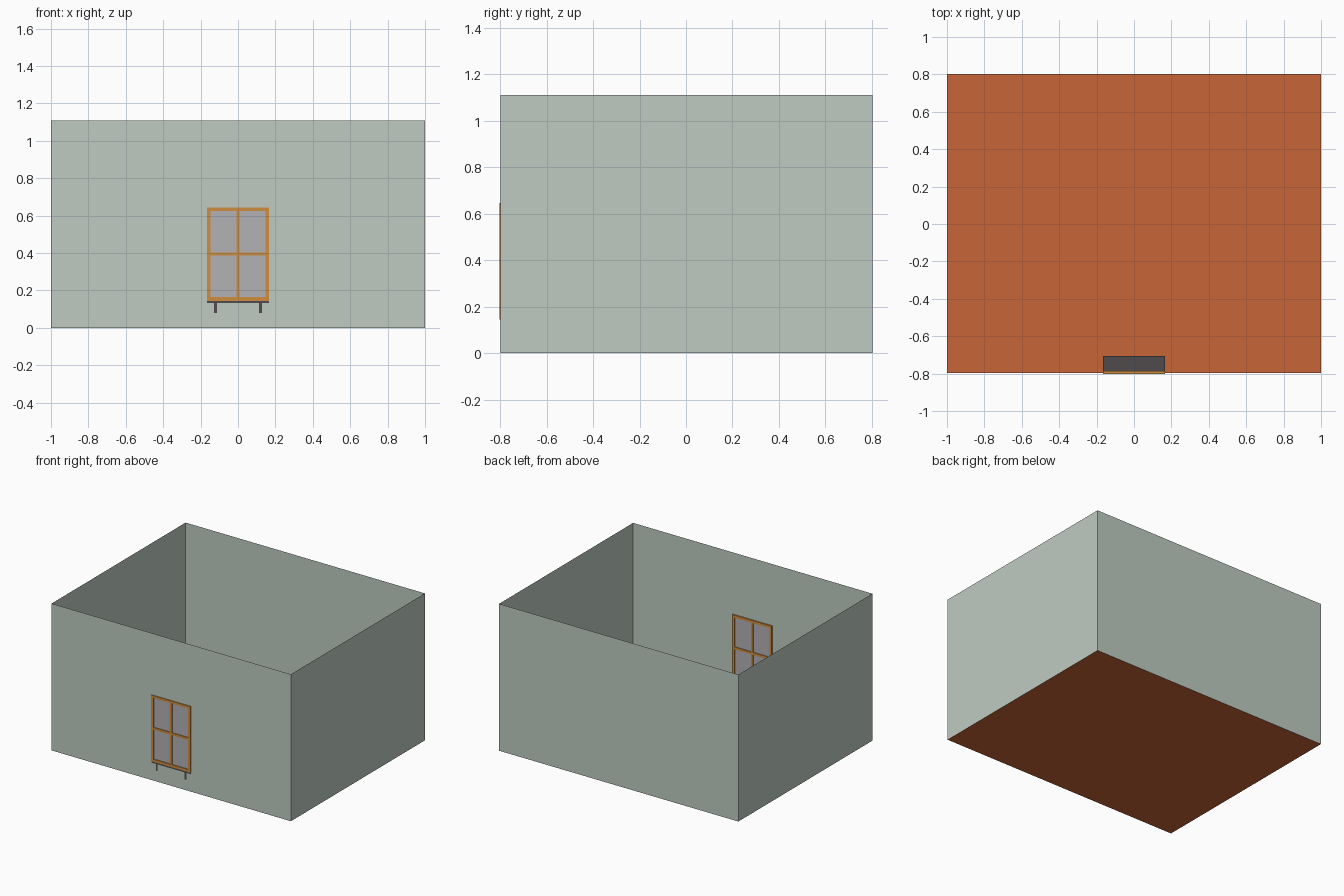
import bpy, bmesh

if "Cube" in bpy.data.objects:
    bpy.data.objects.remove(bpy.data.objects["Cube"])

X, Y0, Y1, H = 1.0, -0.797, 0.803, 1.11     # room limits
WX, WZ0, WZ1 = 0.165, 0.145, 0.645          # window limits
ZM = (WZ0 + WZ1) / 2


def material(name, rgb):
    m = bpy.data.materials.new(name)
    m.diffuse_color = (*rgb, 1)
    m.use_nodes = True
    m.node_tree.nodes["Principled BSDF"].inputs["Base Color"].default_value = m.diffuse_color
    return m


wall_mat = material("wall_paint", (0.52, 0.60, 0.54))
floor_mat = material("floor_tile", (0.58, 0.13, 0.04))
wood_mat = material("wood", (0.63, 0.27, 0.05))
glass_mat = material("glass", (0.45, 0.44, 0.46))
dark_mat = material("dark_metal", (0.08, 0.07, 0.075))


def finish(name, bm, mat):
    bmesh.ops.remove_doubles(bm, verts=bm.verts, dist=1e-5)
    me = bpy.data.meshes.new(name)
    bm.to_mesh(me)
    bm.free()
    me.materials.append(mat)
    ob = bpy.data.objects.new(name, me)
    bpy.context.collection.objects.link(ob)
    return ob


def face(bm, pts):
    return bm.faces.new([bm.verts.new(p) for p in pts])


def box(bm, x0, x1, y0, y1, z0, z1):
    verts = bmesh.ops.create_cube(bm, size=1)["verts"]
    for v in verts:
        v.co = (x1 if v.co.x > 0 else x0,
                y1 if v.co.y > 0 else y0,
                z1 if v.co.z > 0 else z0)


# walls: three plain sheets, front sheet with a window opening
bm = bmesh.new()
loop = [(X, Y0), (X, Y1), (-X, Y1), (-X, Y0)]
for (ax, ay), (bx, by) in zip(loop, loop[1:]):
    face(bm, [(ax, ay, 0), (bx, by, 0), (bx, by, H), (ax, ay, H)])
o = 0.008
for x0, x1, z0, z1 in ((-X, -WX + o, 0, H), (WX - o, X, 0, H),
                       (-WX + o, WX - o, 0, WZ0 + o), (-WX + o, WX - o, WZ1 - o, H)):
    face(bm, [(x0, Y0, z0), (x1, Y0, z0), (x1, Y0, z1), (x0, Y0, z1)])
finish("walls", bm, wall_mat)

# floor
bm = bmesh.new()
face(bm, [(-X, Y0, 0), (X, Y0, 0), (X, Y1, 0), (-X, Y1, 0)])
finish("floor", bm, floor_mat)

# window frame: stiles, rails and thinner glazing bars
bm = bmesh.new()
F0, F1, T, B = -0.803, -0.787, 0.019, 0.009
for s in (-1, 1):
    xs = sorted((s * WX, s * (WX - T)))
    box(bm, *xs, F0, F1, WZ0, WZ1)
for z in (WZ0, WZ1 - T):
    box(bm, -WX + T, WX - T, F0, F1, z, z + T)
me_bar = (F0 + 0.001, F1 - 0.001)
box(bm, -B, B, *me_bar, WZ0 + T, WZ1 - T)
for x0, x1 in ((-WX + T, -B), (B, WX - T)):
    box(bm, x0, x1, *me_bar, ZM - B, ZM + B)
finish("window_frame", bm, wood_mat)

# glass
bm = bmesh.new()
box(bm, -WX + T, WX - T, -0.796, -0.794, WZ0 + T, WZ1 - T)
finish("window_glass", bm, glass_mat)

# indoor sill
bm = bmesh.new()
box(bm, -WX, WX, -0.798, -0.705, 0.132, WZ0)
finish("window_sill", bm, dark_mat)

# triangular sill brackets
for side, s in (("left", -1), ("right", 1)):
    bm = bmesh.new()
    f = face(bm, [(s * 0.12 - 0.007, y, z)
                  for y, z in ((-0.798, 0.08), (-0.798, 0.132), (-0.72, 0.132), (-0.785, 0.08))])
    new = bmesh.ops.extrude_face_region(bm, geom=[f])["geom"]
    bmesh.ops.translate(bm, vec=(0.014, 0, 0),
                        verts=[g for g in new if isinstance(g, bmesh.types.BMVert)])
    bmesh.ops.recalc_face_normals(bm, faces=bm.faces)
    finish("sill_bracket_" + side, bm, dark_mat)
